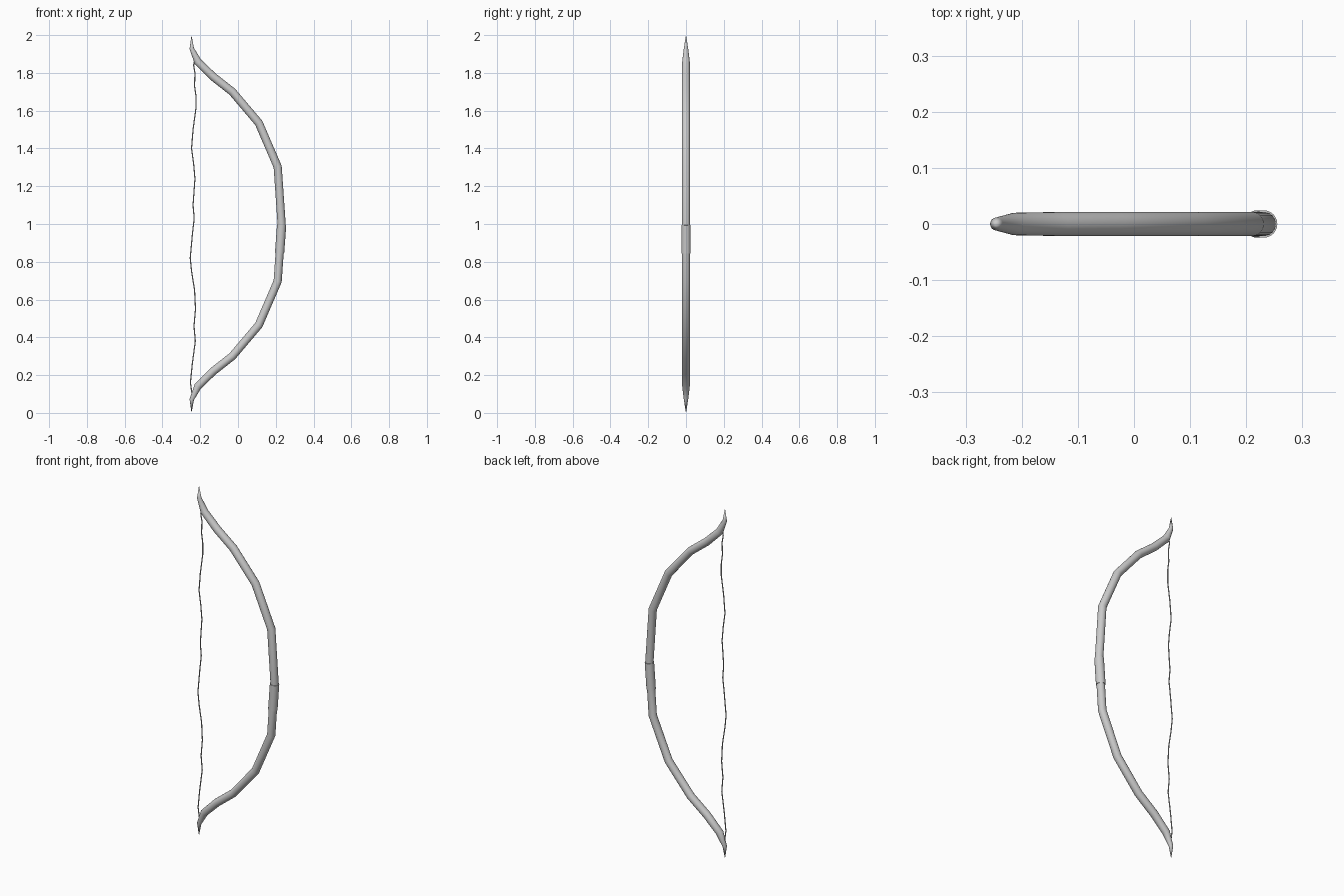
import bpy, bmesh, math
from mathutils import Vector

if "Cube" in bpy.data.objects:
    bpy.data.objects.remove(bpy.data.objects["Cube"])


def tube(name, path, sides):
    """Sweep a mitred round section along (x, z, radius) points; radius 0 closes to a point."""
    bm = bmesh.new()
    pts = [Vector((x, 0, z)) for x, z, r in path]
    rings = []
    for i, p in enumerate(pts):
        r = path[i][2]
        if r == 0:
            rings.append([bm.verts.new(p)])
            continue
        a = (p - pts[i - 1]).normalized() if i else (pts[1] - p).normalized()
        b = (pts[i + 1] - p).normalized() if i < len(pts) - 1 else a
        t = (a + b).normalized()
        n = Vector((t.z, 0, -t.x)) / max(t.dot(a), 0.5)
        ring = []
        for k in range(sides):
            ang = 2 * math.pi * k / sides
            ring.append(bm.verts.new(p + n * r * math.cos(ang) + Vector((0, r * math.sin(ang), 0))))
        rings.append(ring)
    for lo, hi in zip(rings, rings[1:]):
        for k in range(sides):
            m = (k + 1) % sides
            if len(lo) == 1:
                bm.faces.new((lo[0], hi[m], hi[k]))
            elif len(hi) == 1:
                bm.faces.new((lo[k], lo[m], hi[0]))
            else:
                bm.faces.new((lo[k], lo[m], hi[m], hi[k]))
    for ring in (rings[0], rings[-1]):
        if len(ring) > 1:
            bm.faces.new(ring)
    bmesh.ops.recalc_face_normals(bm, faces=bm.faces)
    me = bpy.data.meshes.new(name)
    bm.to_mesh(me)
    bm.free()
    ob = bpy.data.objects.new(name, me)
    bpy.context.collection.objects.link(ob)
    bpy.ops.object.select_all(action='DESELECT')
    ob.select_set(True)
    bpy.context.view_layer.objects.active = ob
    bpy.ops.object.shade_smooth_by_angle(angle=math.radians(35))
    return ob


# Recurved bow stave: upper limb mirrored about the middle
R = 0.0215
upper = [(0.231, 1.0, R), (0.21, 1.303, R), (0.11, 1.535, R), (-0.03, 1.70, R),
         (-0.132, 1.78, R), (-0.213, 1.86, 0.02), (-0.245, 1.93, 0.0115), (-0.246, 2.0, 0)]
lower = [(x, 2.0 - z, r) for x, z, r in upper[:0:-1]]
tube("bow_stave", lower + upper, 24)

# Slightly thicker hand grip just below the middle
tube("hand_grip", [(0.220, 0.845, 0.0245), (0.231, 0.995, 0.0245)], 24)

# Thin, slightly wavy bowstring
string = [(-0.238, 0.08), (-0.245, 0.11), (-0.252, 0.16), (-0.242, 0.26), (-0.226, 0.38),
          (-0.233, 0.46), (-0.225, 0.55), (-0.230, 0.65), (-0.246, 0.75), (-0.253, 0.82),
          (-0.241, 0.95), (-0.232, 1.03), (-0.238, 1.10), (-0.228, 1.24), (-0.235, 1.32),
          (-0.246, 1.40), (-0.238, 1.50), (-0.223, 1.61), (-0.223, 1.68), (-0.230, 1.73),
          (-0.228, 1.80), (-0.235, 1.84), (-0.228, 1.88)]
tube("bowstring", [(x, z, 0.003) for x, z in string], 8)
